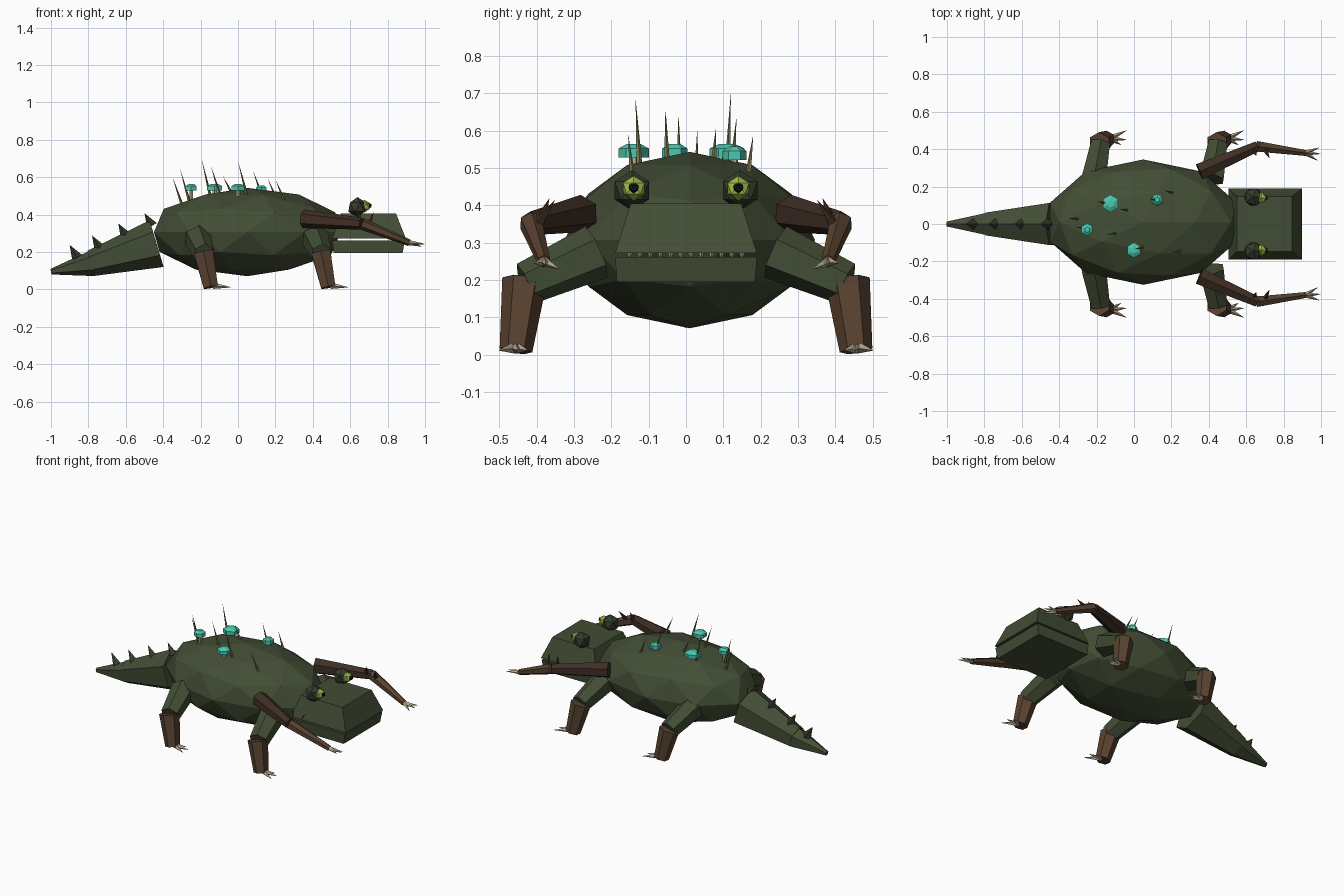
import bpy, bmesh, math
from mathutils import Vector, Matrix

cube = bpy.data.objects.get("Cube")
if cube:
    bpy.data.objects.remove(cube, do_unlink=True)


def material(name, r, g, b):
    m = bpy.data.materials.new(name)
    m.use_nodes = True
    m.diffuse_color = (r, g, b, 1)
    bsdf = next(n for n in m.node_tree.nodes if n.type == 'BSDF_PRINCIPLED')
    bsdf.inputs["Base Color"].default_value = (r, g, b, 1)
    return m


GREEN = material("swamp green", 0.055, 0.075, 0.035)
DARK_GREEN = material("dark green", 0.035, 0.045, 0.025)
BROWN = material("bark brown", 0.10, 0.055, 0.03)
DARK_BROWN = material("dark brown", 0.05, 0.028, 0.018)
BONE = material("bone", 0.45, 0.40, 0.27)
TEAL = material("glowing teal", 0.07, 0.58, 0.42)
IRIS = material("iris green", 0.38, 0.50, 0.07)
BLACK = material("pupil black", 0.006, 0.008, 0.005)
SPINE = material("spine olive", 0.19, 0.17, 0.07)


def finish(bm, name, mat):
    bmesh.ops.recalc_face_normals(bm, faces=bm.faces)
    mesh = bpy.data.meshes.new(name)
    bm.to_mesh(mesh)
    bm.free()
    mesh.materials.append(mat)
    ob = bpy.data.objects.new(name, mesh)
    bpy.context.collection.objects.link(ob)
    return ob


def taper(bm, p, q, r1, r2, sides=6):
    """Tapered prism from p to q with one corner pointing up."""
    p, q = Vector(p), Vector(q)
    d = q - p
    mat = Matrix.Translation((p + q) / 2) @ d.to_track_quat('Z', 'Y').to_matrix().to_4x4()
    bmesh.ops.create_cone(bm, cap_ends=True, segments=sides, radius1=r1,
                          radius2=r2, depth=d.length, matrix=mat)


def prism(name, mat, p, q, r1, r2, sides=6):
    bm = bmesh.new()
    taper(bm, p, q, r1, r2, sides)
    return finish(bm, name, mat)


def ball(name, mat, centre, size, level):
    bm = bmesh.new()
    bmesh.ops.create_icosphere(bm, subdivisions=level, radius=1,
                               matrix=Matrix.Translation(centre) @ Matrix.Diagonal((*size, 1)))
    return finish(bm, name, mat)


def block(name, mat, z0, z1, low, high):
    """Frustum block; low and high are (back x, front x, half width)."""
    bm = bmesh.new()
    rings = []
    for z, (x0, x1, w) in ((z0, low), (z1, high)):
        rings.append([bm.verts.new(c) for c in
                      ((x0, -w, z), (x1, -w, z), (x1, w, z), (x0, w, z))])
    a, b = rings
    bm.faces.new(a)
    bm.faces.new(b)
    for i in range(4):
        j = (i + 1) % 4
        bm.faces.new((a[i], a[j], b[j], b[i]))
    return finish(bm, name, mat)


# Body and tail
BODY, SIZE = Vector((0.05, 0.01, 0.307)), Vector((0.525, 0.335, 0.236))
ball("body", GREEN, BODY, SIZE, 2)
prism("tail_base", GREEN, (-0.435, 0, 0.245), (-0.785, 0, 0.14), 0.13, 0.07)
prism("tail_tip", GREEN, (-0.775, 0, 0.14), (-1.0, 0, 0.095), 0.07, 0.015)
bm = bmesh.new()
for x, z in ((-0.46, 0.34), (-0.60, 0.285), (-0.74, 0.22), (-0.86, 0.17)):
    taper(bm, (x, 0, z), (x - 0.04, 0, z + 0.068), 0.03, 0, 4)
finish(bm, "tail_spikes", DARK_GREEN)

# Head, jaw and teeth
block("head", GREEN, 0.272, 0.405, (0.505, 0.898, 0.19), (0.55, 0.845, 0.148))
block("jaw", GREEN, 0.195, 0.262, (0.51, 0.88, 0.185), (0.505, 0.892, 0.19))
bm = bmesh.new()
for i in range(12):
    y = -0.15 + 0.3 * i / 11
    taper(bm, (0.875, y, 0.276), (0.875, y, 0.256), 0.008, 0.002, 4)
finish(bm, "teeth", BONE)


def surface(x, y):
    """Height of the back at a given place."""
    u, v = (x - BODY.x) / SIZE.x, (y - BODY.y) / SIZE.y
    return BODY.z + SIZE.z * math.sqrt(max(0, 1 - u * u - v * v))


# Spines on the back, listed by tip
bm = bmesh.new()
for x, y, z in ((-0.35, 0.03, 0.60), (-0.31, -0.02, 0.645), (-0.195, 0.12, 0.70),
                (-0.145, -0.055, 0.66), (-0.08, 0.08, 0.605), (0.0, -0.135, 0.685),
                (0.08, 0.135, 0.635), (0.16, 0.18, 0.59), (0.2, -0.155, 0.59)):
    bx, by = x + 0.05, y * 0.92
    taper(bm, (bx, by, surface(bx, by) - 0.03), (x, y, z), 0.009, 0, 5)
finish(bm, "back_spines", SPINE)

# Mushrooms on the back
for i, (x, y, z, r) in enumerate(((-0.25, -0.03, 0.54, 0.034), (-0.125, 0.11, 0.54, 0.047),
                                  (0.0, -0.14, 0.54, 0.041), (0.125, 0.13, 0.533, 0.032))):
    prism(f"mushroom_stem_{i}", BONE, (x, y, surface(x, y) - 0.03), (x, y, z), r * 0.32, r * 0.28)
    bm = bmesh.new()
    taper(bm, (x, y, z - 0.012), (x, y, z + 0.012), r, r)
    taper(bm, (x, y, z + 0.012), (x, y, z + 0.024), r, r * 0.45)
    finish(bm, f"mushroom_cap_{i}", TEAL)


def claws(name, root, tips, r):
    bm = bmesh.new()
    for t in tips:
        taper(bm, root, Vector(root) + Vector(t), r, 0.001, 4)
    finish(bm, name, BONE)


# Paired parts
for side, s in (("left", 1), ("right", -1)):
    # Eyes
    ball(f"{side}_eye", DARK_GREEN, (0.638, s * 0.145, 0.44), (0.054,) * 3, 1)
    ball(f"{side}_iris", IRIS, (0.677, s * 0.14, 0.445), (0.034,) * 3, 1)
    ball(f"{side}_pupil", BLACK, (0.702, s * 0.14, 0.447), (0.015,) * 3, 1)

    # Walking legs
    for end, x in (("back", 0), ("front", 0.628)):
        prism(f"{side}_{end}_upper_leg", GREEN, (x - 0.215, s * 0.24, 0.275),
              (x - 0.18, s * 0.43, 0.19), 0.075, 0.058)
        prism(f"{side}_{end}_lower_leg", BROWN, (x - 0.185, s * 0.432, 0.2),
              (x - 0.145, s * 0.455, 0.012), 0.06, 0.044)
        claws(f"{side}_{end}_foot_claws", (x - 0.13, s * 0.458, 0.02),
              ((0.09, s * 0.042, -0.008), (0.09, -s * 0.008, -0.008),
               (0.06, -s * 0.035, -0.008)), 0.017)

    # Raised arms
    elbow, wrist = (0.66, s * 0.415, 0.352), (0.915, s * 0.38, 0.25)
    prism(f"{side}_upper_arm", DARK_BROWN, (0.35, s * 0.28, 0.378), elbow, 0.05, 0.032)
    prism(f"{side}_lower_arm", BROWN, elbow, wrist, 0.032, 0.018)
    claws(f"{side}_hand_claws", wrist,
          ((0.075, s * 0.028, -0.005), (0.082, -s * 0.005, -0.008),
           (0.065, -s * 0.04, -0.02)), 0.014)
    bm = bmesh.new()
    taper(bm, (0.64, s * 0.39, 0.36), (0.655, s * 0.365, 0.42), 0.016, 0, 4)
    taper(bm, (0.70, s * 0.40, 0.345), (0.725, s * 0.35, 0.415), 0.016, 0, 4)
    finish(bm, f"{side}_arm_thorns", DARK_BROWN)
